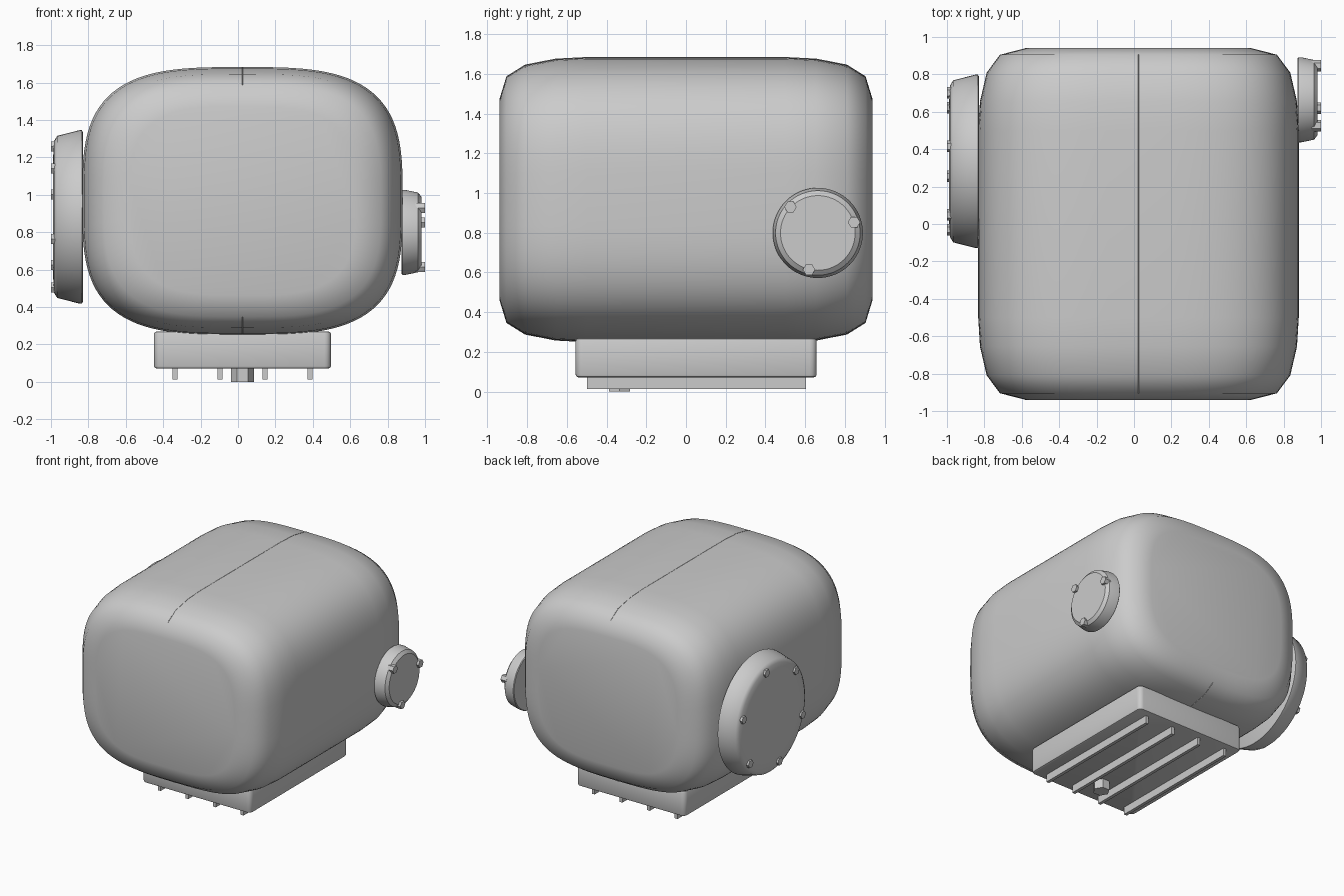
import bpy, bmesh
from math import sin, cos, pi, radians, copysign

if "Cube" in bpy.data.objects:
    bpy.data.objects.remove(bpy.data.objects["Cube"])

CX, CZ, HW, HH, N = 0.024, 0.967, 0.857, 0.716, 3.3
# (y, scale) of the body rings from the middle to the end cap
RINGS = [(0.50, 1.0), (0.655, 0.989), (0.81, 0.947), (0.905, 0.864), (0.94, 0.705)]


def make_object(name, bm, angle=35):
    bmesh.ops.recalc_face_normals(bm, faces=bm.faces)
    me = bpy.data.meshes.new(name)
    bm.to_mesh(me)
    bm.free()
    me.shade_smooth()
    me.set_sharp_from_angle(angle=radians(angle))
    ob = bpy.data.objects.new(name, me)
    bpy.context.collection.objects.link(ob)
    return ob


def loft(name, loops, angle=35):
    """Skin a list of closed point loops and cap both ends."""
    bm = bmesh.new()
    vs = [[bm.verts.new(p) for p in lp] for lp in loops]
    n = len(vs[0])
    for a, b in zip(vs, vs[1:]):
        for i in range(n):
            j = (i + 1) % n
            bm.faces.new((a[i], a[j], b[j], b[i]))
    bm.faces.new(vs[0])
    bm.faces.new(vs[-1])
    return make_object(name, bm, angle)


def circle_x(x, y, z, r, n, phase=0):
    return [(x, y + r * cos(phase + 2 * pi * i / n), z + r * sin(phase + 2 * pi * i / n))
            for i in range(n)]


def box(name, x, y, z, corner=0, bevel=0):
    """Box with optional rounded upright corners and bevelled rims."""
    bm = bmesh.new()
    bmesh.ops.create_cube(bm, size=1)
    for v in bm.verts:
        for k, (lo, hi) in enumerate((x, y, z)):
            v.co[k] = lo if v.co[k] < 0 else hi
    if corner:
        upright = [e for e in bm.edges if abs(e.verts[0].co.z - e.verts[1].co.z) > 0.01]
        bmesh.ops.bevel(bm, geom=upright, offset=corner, segments=4,
                        profile=0.5, affect='EDGES')
        rims = [e for e in bm.edges if abs(e.verts[0].co.z - e.verts[1].co.z) < 0.01]
        bmesh.ops.bevel(bm, geom=rims, offset=bevel, segments=2,
                        profile=0.5, affect='EDGES')
    return make_object(name, bm)


def superellipse(y, s, n=96):
    pts = []
    for i in range(n):
        c, d = cos(2 * pi * i / n), sin(2 * pi * i / n)
        pts.append((CX + s * HW * copysign(abs(c) ** (2 / N), c), y,
                    CZ + s * HH * copysign(abs(d) ** (2 / N), d)))
    return pts


# Rounded housing
profile = [(-y, s) for y, s in reversed(RINGS)] + RINGS
loft("housing", [superellipse(y, s) for y, s in profile], 70)

# Thin seam along top and bottom
curve = bpy.data.curves.new("seam", 'CURVE')
curve.dimensions = '3D'
curve.bevel_depth = 0.002
curve.bevel_resolution = 0
for side in (1, -1):
    sp = curve.splines.new('POLY')
    path = profile[1:-1]
    sp.points.add(len(path) - 1)
    for p, (y, s) in zip(sp.points, path):
        p.co = (CX, y, CZ + side * s * HH, 1)
bpy.context.collection.objects.link(bpy.data.objects.new("seam", curve))


# Round side covers with hexagonal bolts
def cover(name, y, z, outline, angle, bolt_r, bolt_x, count, phase):
    loft(name, [circle_x(x, y, z, r, 64) for x, r in outline], angle)
    for k in range(count):
        a = radians(phase) + 2 * pi * k / count
        by, bz = y + bolt_r * cos(a), z + bolt_r * sin(a)
        loft(f"{name}_bolt_{k + 1}", [circle_x(x, by, bz, 0.031, 6) for x in bolt_x])


cover("large_cover", 0.335, 0.882,
      [(-0.83, 0.455), (-0.835, 0.464), (-0.85, 0.463), (-0.967, 0.433),
       (-0.984, 0.405), (-0.988, 0.33)],
      60, 0.385, (-0.96, -1.0), 6, 18)
cover("small_cover", 0.664, 0.799,
      [(0.875, 0.222), (0.88, 0.227), (0.895, 0.227), (0.963, 0.213), (0.982, 0.188)],
      25, 0.19, (0.95, 1.0), 3, 16.5)

# Bottom pan with cooling ribs and drain plug
box("bottom_pan", (-0.449, 0.497), (-0.556, 0.658), (0.071, 0.27), 0.035, 0.015)
for k in range(4):
    x = -0.337 + 0.2405 * k
    box(f"pan_rib_{k + 1}", (x - 0.0125, x + 0.0125), (-0.498, 0.604), (0.012, 0.09))
loft("drain_plug", [[(CX + 0.061 * cos(pi * i / 3), -0.334 + 0.061 * sin(pi * i / 3), z)
                     for i in range(6)] for z in (0.0, 0.09)])
